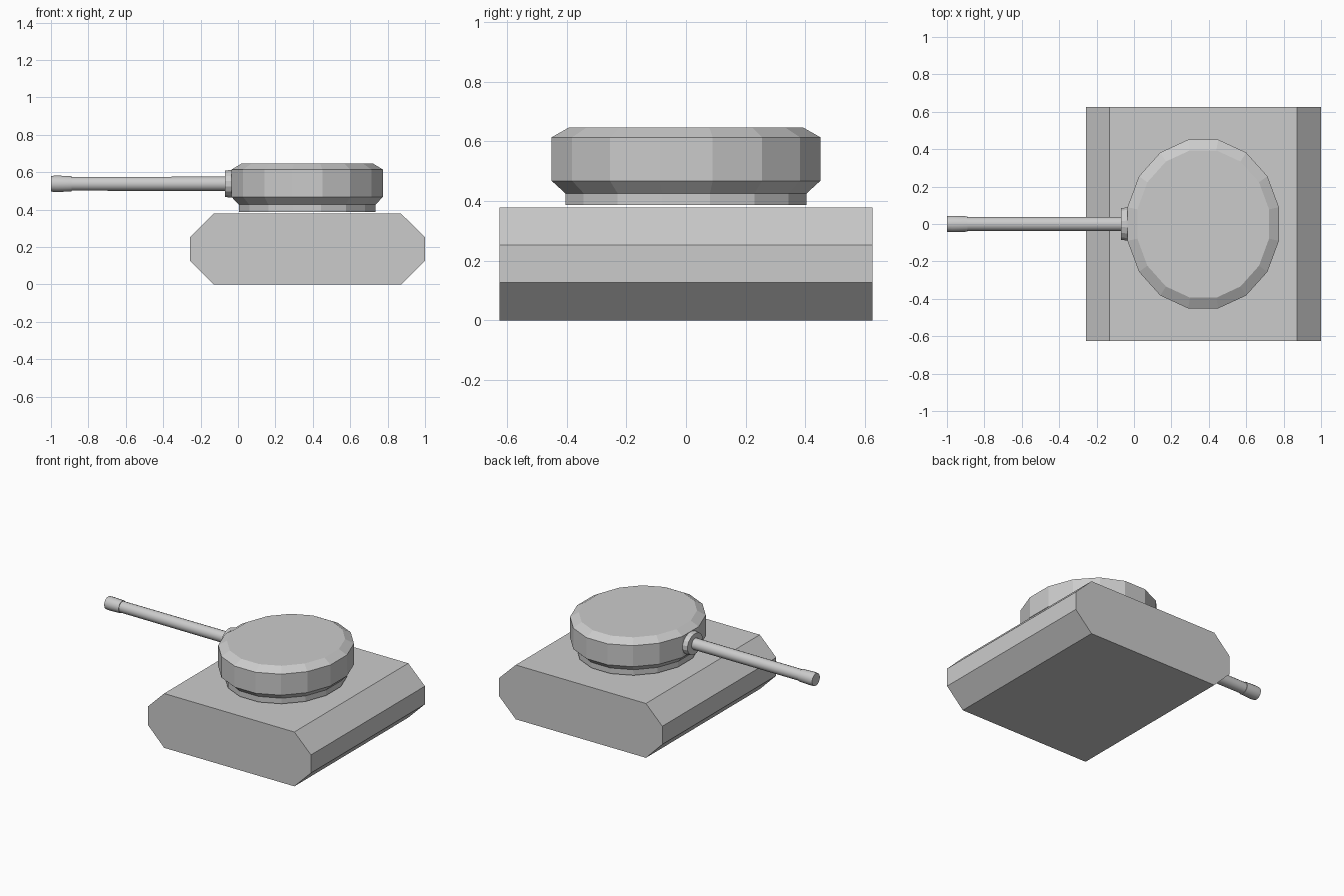
import bpy, bmesh, math

if "Cube" in bpy.data.objects:
    bpy.data.objects.remove(bpy.data.objects["Cube"])


def make_object(name, bm):
    bmesh.ops.recalc_face_normals(bm, faces=bm.faces)
    mesh = bpy.data.meshes.new(name)
    bm.to_mesh(mesh)
    bm.free()
    obj = bpy.data.objects.new(name, mesh)
    bpy.context.collection.objects.link(obj)
    return obj


def loft(name, rings):
    """Skin equal-length rings of points and cap both ends."""
    bm = bmesh.new()
    loops = [[bm.verts.new(p) for p in ring] for ring in rings]
    n = len(loops[0])
    for a, b in zip(loops, loops[1:]):
        for i in range(n):
            j = (i + 1) % n
            bm.faces.new((a[i], a[j], b[j], b[i]))
    bm.faces.new(loops[0][::-1])
    bm.faces.new(loops[-1])
    return make_object(name, bm)


def ellipse(n, ru, rv):
    """Polygon with flats on the axes, ru and rv measured to the flats."""
    k = 1 / math.cos(math.pi / n)
    return [(ru * k * math.cos((i + 0.5) * math.tau / n),
             rv * k * math.sin((i + 0.5) * math.tau / n)) for i in range(n)]


# Hull: chamfered side profile extruded across the width
profile = [(-0.13, 0), (0.872, 0), (1, 0.127), (1, 0.253),
           (0.872, 0.378), (-0.13, 0.378), (-0.256, 0.253), (-0.256, 0.127)]
loft("hull", [[(x, y, z) for x, z in profile] for y in (-0.626, 0.626)])

# Turret: stacked 16-sided rings (z, half length, half width)
levels = [(0.387, 0.365, 0.405), (0.426, 0.365, 0.405), (0.468, 0.405, 0.451),
          (0.614, 0.405, 0.451), (0.646, 0.352, 0.394)]
loft("turret", [[(0.37 + x, y, z) for x, y in ellipse(16, rx, ry)]
                for z, rx, ry in levels])


# Gun parts: rings along x (x, half width, half height)
def along_x(name, sections, n=16, z0=0.538):
    return loft(name, [[(x, y, z0 + z) for y, z in ellipse(n, ry, rz)]
                       for x, ry, rz in sections])


along_x("gun_mount", [(-0.02, 0.088, 0.074), (-0.042, 0.088, 0.074),
                      (-0.07, 0.084, 0.07)])
barrel = along_x("gun_barrel", [(-0.03, 0.038, 0.038), (-0.895, 0.037, 0.037)])
muzzle = along_x("muzzle", [(-0.89, 0.041, 0.041), (-0.97, 0.044, 0.044),
                            (-1.0, 0.042, 0.042)])
for part in (barrel, muzzle):
    bpy.ops.object.select_all(action='DESELECT')
    part.select_set(True)
    bpy.context.view_layer.objects.active = part
    bpy.ops.object.shade_smooth_by_angle(angle=math.radians(30))
